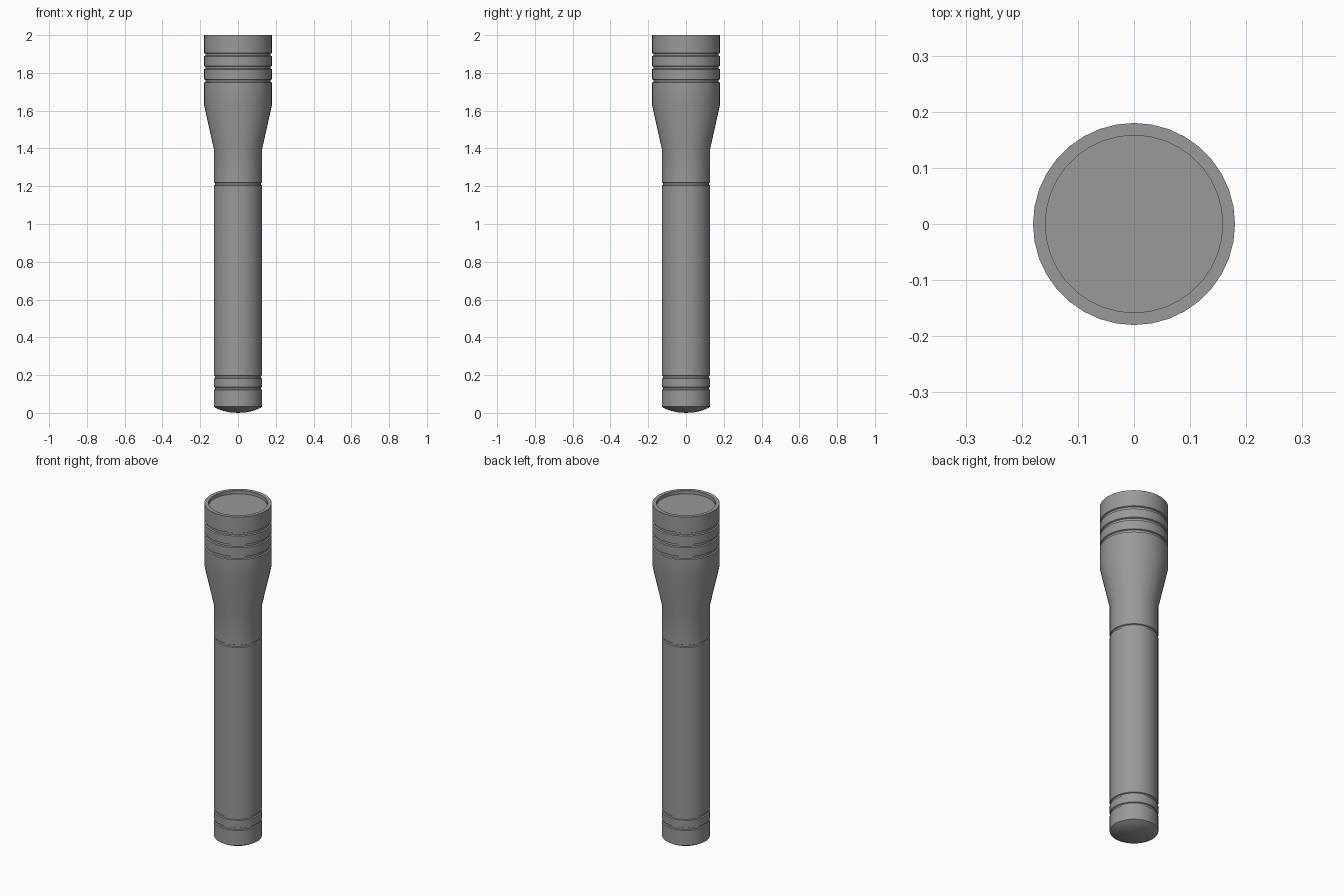
import bpy, bmesh, math

SIDES = 36
cube = bpy.data.objects.get("Cube")
if cube:
    bpy.data.objects.remove(cube)

grey = bpy.data.materials.new("mid grey")
grey.use_nodes = True
colour = (0.32, 0.32, 0.32, 1)
grey.diffuse_color = colour
grey.node_tree.nodes["Principled BSDF"].inputs["Base Color"].default_value = colour


def groove(radius, z, depth, half):
    """Profile points of a shallow V-sided channel, listed bottom to top."""
    inner = radius - depth
    return [(radius, z - half), (inner, z - half * 0.6),
            (inner, z + half * 0.6), (radius, z + half)]


def lathe(name, profile):
    """Spin (radius, z) points round z; a zero radius closes on the axis."""
    bm = bmesh.new()
    rings = []
    for r, z in profile:
        count = SIDES if r else 1
        rings.append([bm.verts.new((r * math.cos(2 * math.pi * i / SIDES),
                                    r * math.sin(2 * math.pi * i / SIDES), z))
                      for i in range(count)])
    for low, high in zip(rings, rings[1:]):
        for i in range(SIDES):
            j = (i + 1) % SIDES
            corners = [low[i % len(low)], low[j % len(low)],
                       high[j % len(high)], high[i % len(high)]]
            bm.faces.new(list(dict.fromkeys(corners)))
    bmesh.ops.recalc_face_normals(bm, faces=bm.faces)
    mesh = bpy.data.meshes.new(name)
    bm.to_mesh(mesh)
    bm.free()
    mesh.materials.append(grey)
    obj = bpy.data.objects.new(name, mesh)
    bpy.context.collection.objects.link(obj)
    bpy.ops.object.select_all(action="DESELECT")
    obj.select_set(True)
    bpy.context.view_layer.objects.active = obj
    bpy.ops.object.shade_smooth_by_angle(angle=math.radians(25))
    return obj


TUBE, HEAD, LENS = 0.128, 0.18, 0.158

# Domed tail cap with its two grip grooves
dome = [(TUBE * math.sin(a), 0.033 * (1 - math.cos(a)) / (1 - math.cos(1.0)))
        for a in (0, 0.3, 0.6, 0.8)]
dome = [(r / math.sin(1.0), z) for r, z in dome]
tail = dome + [(TUBE, 0.033)]
for z in (0.13, 0.19):
    tail += groove(TUBE, z, 0.006, 0.008)

# Barrel running up to the joint below the head
barrel = groove(TUBE, 1.212, 0.006, 0.008)

# Flared head with cooling grooves and a recessed front opening
head = [(TUBE, 1.397), (HEAD, 1.632)]
for z in (1.757, 1.828, 1.897):
    head += groove(HEAD, z, 0.007, 0.009)
head += [(HEAD, 2.0), (LENS, 2.0), (LENS, 1.98)]

lathe("flashlight_body", tail + barrel + head)

# Flat lens closing the opening
lathe("lens", [(LENS, 1.98), (0, 1.98)]).data.flip_normals()
lens = bpy.data.objects["lens"]
if lens.data.polygons[0].normal.z < 0:
    lens.data.flip_normals()
